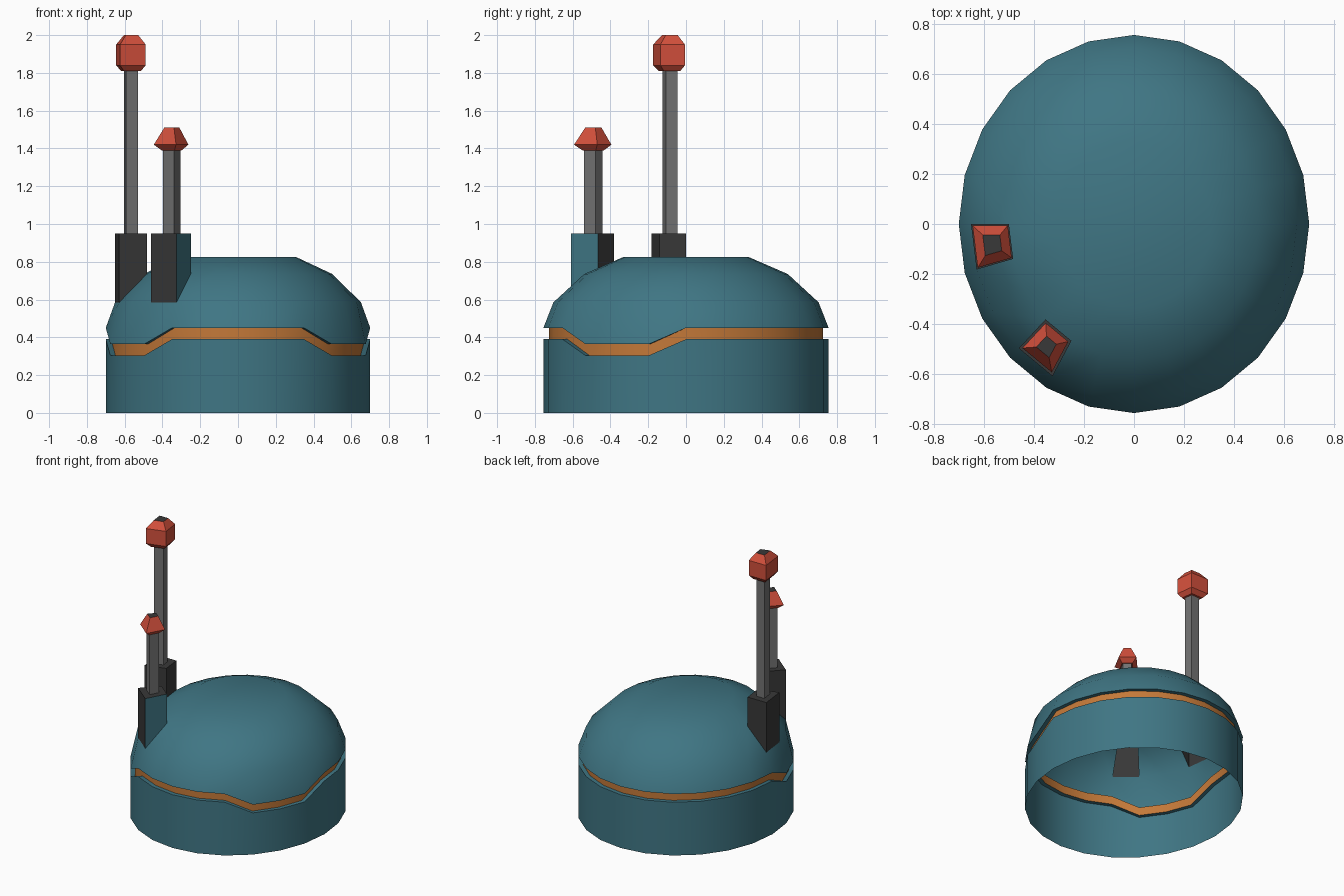
import bpy, bmesh, math

if "Cube" in bpy.data.objects:
    bpy.data.objects.remove(bpy.data.objects["Cube"])

N = 24
RX, RY = 0.70, 0.755


def material(name, rgb):
    m = bpy.data.materials.new(name)
    m.diffuse_color = (*rgb, 1)
    m.use_nodes = True
    m.node_tree.nodes["Principled BSDF"].inputs["Base Color"].default_value = m.diffuse_color
    return m


TEAL = material("teal", (0.05, 0.18, 0.23))
ORANGE = material("orange", (0.55, 0.19, 0.04))
DARK = material("dark_grey", (0.04, 0.04, 0.04))
GREY = material("mid_grey", (0.17, 0.17, 0.17))
RED = material("red", (0.65, 0.08, 0.045))


def loft(name, rings, mats, cap=None, floor=None, gaps=(), tint=None, smooth=False):
    """Bridge equal-sized rings; gaps = (ring, side) left open, tint = {side: slot}."""
    bm = bmesh.new()
    vs = [[bm.verts.new(p) for p in r] for r in rings]
    n = len(rings[0])
    for k in range(len(vs) - 1):
        for i in range(n):
            if (k, i) in gaps:
                continue
            j = (i + 1) % n
            f = bm.faces.new((vs[k][i], vs[k][j], vs[k + 1][j], vs[k + 1][i]))
            f.material_index = (tint or {}).get(i, 0)
    if cap is not None:
        bm.faces.new(vs[-1]).material_index = cap
    if floor is not None:
        bm.faces.new(vs[0][::-1]).material_index = floor
    me = bpy.data.meshes.new(name)
    bm.to_mesh(me)
    bm.free()
    for m in mats:
        me.materials.append(m)
    ob = bpy.data.objects.new(name, me)
    bpy.context.collection.objects.link(ob)
    if smooth:
        bpy.ops.object.select_all(action='DESELECT')
        ob.select_set(True)
        bpy.context.view_layer.objects.active = ob
        bpy.ops.object.shade_smooth_by_angle(angle=math.radians(35))
    return ob


def point(i, s, z):
    t = 2 * math.pi * i / N          # 0 = front, increasing towards +x
    return (RX * s * math.sin(t), -RY * s * math.cos(t), z)


def ring(s, z, dips=False):
    # the seam drops at three points on each front corner
    low = {3, 4, 5, N - 3, N - 4, N - 5} if dips else ()
    return [point(i, s, z - (0.085 if i in low else 0)) for i in range(N)]


# Hull: open-bottomed wall, recessed seam, dome
INSET = 0.96
R1, R2, R3 = (0.93, 0.585), (0.714, 0.735), (0.44, 0.825)
SOCKETS = (18, 21)                   # dome panels raised into antenna bases
loft("lower_wall", [ring(1, 0), ring(1, 0.39, True), ring(INSET, 0.39, True)],
     [TEAL], smooth=True)
loft("seam_band", [ring(INSET, 0.39, True), ring(INSET, 0.45, True)],
     [ORANGE], smooth=True)
loft("dome", [ring(INSET, 0.45, True), ring(1, 0.45, True), ring(*R1), ring(*R2), ring(*R3)],
     [TEAL], cap=0, gaps={(2, i) for i in SOCKETS}, smooth=True)


# Antennas: dome panel extruded up, thin pole, faceted tip
def antenna(name, i, tip, tint):
    bottom = [point(i, *R1), point(i + 1, *R1), point(i + 1, *R2), point(i, *R2)]
    cx = sum(p[0] for p in bottom) / 4
    cy = sum(p[1] for p in bottom) / 4

    def section(s, z):
        return [(cx + (p[0] - cx) * s, cy + (p[1] - cy) * s, z) for p in bottom]

    loft(name + "_base", [bottom, section(1, 0.95)], [DARK, TEAL], cap=0, tint=tint)
    loft(name + "_pole", [section(0.43, 0.95), section(0.43, tip[0][1])], [GREY])
    loft(name + "_tip", [section(*t) for t in tip], [RED, DARK], cap=1, floor=0)


antenna("tall_antenna", 18, [(0.62, 1.81), (0.93, 1.84), (0.93, 1.95), (0.45, 2.0)], {})
antenna("short_antenna", 21, [(0.5, 1.39), (0.87, 1.42), (0.38, 1.51)], {1: 1})
